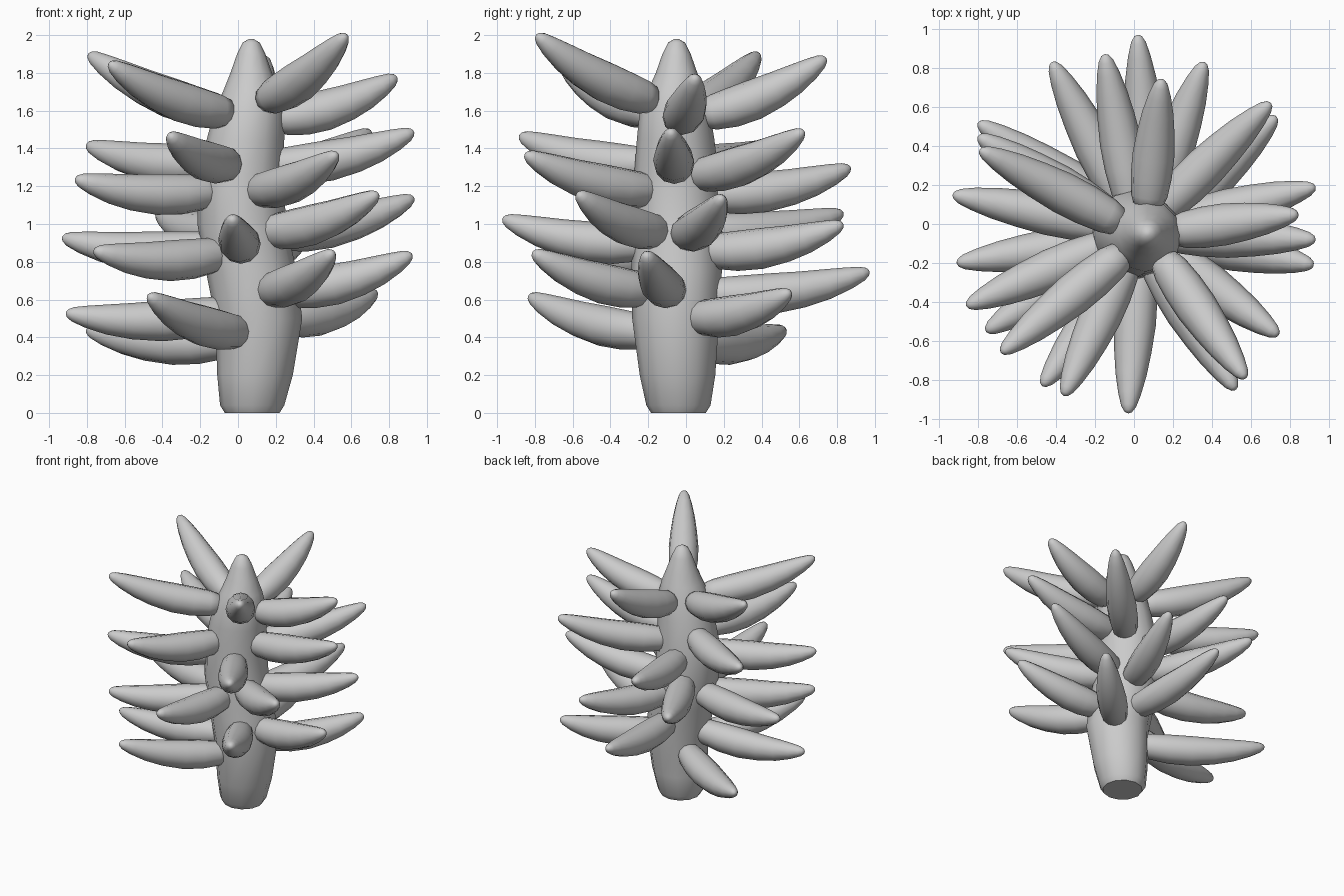
import bpy, bmesh, math
from mathutils import Vector

if "Cube" in bpy.data.objects:
    bpy.data.objects.remove(bpy.data.objects["Cube"])

SIDES = 12

def loft(name, rings):
    """Skin a closed tube through (centre, tangent, radius) rings."""
    bm = bmesh.new()
    loops = []
    for c, t, r in rings:
        t = t.normalized()
        ref = Vector((0, 0, 1)) if abs(t.z) < 0.9 else Vector((0, 1, 0))
        u = t.cross(ref).normalized()
        v = t.cross(u)
        loops.append([bm.verts.new(c + r * (math.cos(a) * u + math.sin(a) * v))
                      for a in (2 * math.pi * i / SIDES for i in range(SIDES))])
    for a, b in zip(loops, loops[1:]):
        for i in range(SIDES):
            j = (i + 1) % SIDES
            bm.faces.new((a[i], a[j], b[j], b[i]))
    bm.faces.new(loops[0])
    bm.faces.new(loops[-1])
    bmesh.ops.recalc_face_normals(bm, faces=bm.faces)
    me = bpy.data.meshes.new(name)
    bm.to_mesh(me)
    bm.free()
    ob = bpy.data.objects.new(name, me)
    bpy.context.collection.objects.link(ob)
    bpy.context.view_layer.objects.active = ob
    ob.select_set(True)
    bpy.ops.object.shade_smooth_by_angle(angle=math.radians(50))
    ob.select_set(False)
    return ob

# stem: height, centre x, centre y, radius
STEM = [(0, .075, -.04, .145), (.04, .075, -.04, .17), (.2, .09, -.045, .2),
        (.5, .11, -.055, .23), (.75, .07, -.05, .24), (1, .02, -.045, .235),
        (1.25, .015, -.05, .225), (1.45, .04, -.055, .205), (1.6, .06, -.06, .185),
        (1.7, .07, -.055, .15), (1.8, .07, -.05, .11), (1.9, .07, -.05, .075),
        (1.96, .07, -.05, .045), (1.98, .07, -.05, .012)]
loft("stem", [(Vector((x, y, z)), Vector((0, 0, 1)), r) for z, x, y, r in STEM])

def stem_centre(z):
    for a, b in zip(STEM, STEM[1:]):
        if a[0] <= z <= b[0]:
            f = (z - a[0]) / (b[0] - a[0])
            return Vector((a[1], a[2], 0)).lerp(Vector((b[1], b[2], 0)), f)

# plump leaf radius along its length
PROFILE = [(0, .045), (.02, .075), (.1, .094), (.25, .106), (.42, .108), (.6, .096),
           (.75, .08), (.88, .058), (.96, .038), (.99, .022), (1, .008)]

def leaf(name, tip, base_z):
    tip = Vector(tip)
    c = stem_centre(base_z)
    out = Vector((tip.x - c.x, tip.y - c.y, 0)).normalized()
    base = c + out * .14 + Vector((0, 0, base_z))
    d = tip - base
    sag = .05
    rings = []
    for t, r in PROFILE:
        p = base + d * t - Vector((0, 0, 4 * sag * t * (1 - t)))
        rings.append((p, d - Vector((0, 0, 4 * sag * (1 - 2 * t))), r))
    loft(name, rings)

# leaves: tip x, y, z and height of attachment
LEAVES = [
    (-.80, .52, .44, .39), (-.47, -.83, .62, .43), (.73, .55, .64, .51),
    (-.91, -.20, .53, .54), (.02, .97, .75, .63), (.50, -.81, .85, .65),
    (.92, -.21, .84, .65), (-.76, -.55, .86, .85), (.36, .83, 1.0, .86),
    (-.93, .15, .93, .88), (-.03, -.97, 1.03, .9), (.93, .19, 1.14, .95),
    (.74, -.57, 1.16, .96), (-.42, .83, 1.06, .97), (-.15, .87, 1.3, 1.16),
    (-.86, -.42, 1.24, 1.18), (.52, -.85, 1.37, 1.18), (.70, .62, 1.49, 1.26),
    (.93, -.08, 1.49, 1.31), (-.36, -.88, 1.47, 1.32), (-.80, .45, 1.42, 1.33),
    (.84, .05, 1.78, 1.56), (.14, .74, 1.88, 1.58), (-.79, .38, 1.90, 1.59),
    (-.68, -.66, 1.85, 1.59), (.57, -.79, 2.0, 1.66)]
for i, (x, y, z, b) in enumerate(LEAVES):
    leaf(f"leaf_{i + 1}", (x, y, z), b)
